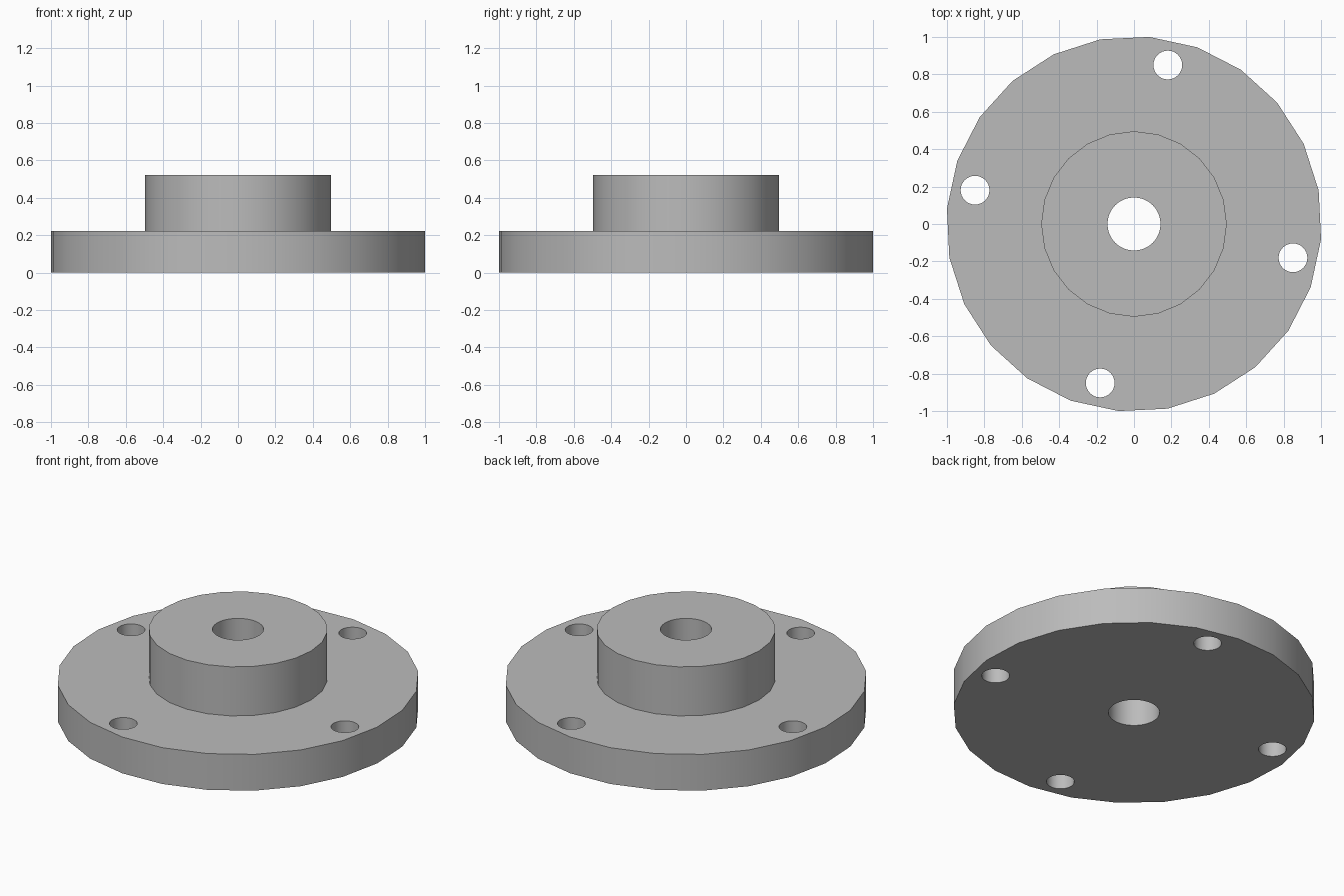
import bpy
from math import radians, cos, sin

default = bpy.data.objects.get("Cube")
if default:
    bpy.data.objects.remove(default, do_unlink=True)

# Single grey material
GREY = (0.5, 0.5, 0.5, 1.0)
grey = bpy.data.materials.new("plain_grey")
grey.use_nodes = True
grey.diffuse_color = GREY
grey.node_tree.nodes["Principled BSDF"].inputs["Base Color"].default_value = GREY


def cylinder(name, radius, bottom, top, sides, x=0.0, y=0.0, first_vertex=0.0):
    """Upright cylinder with one vertex at the angle first_vertex (degrees)."""
    bpy.ops.mesh.primitive_cylinder_add(
        vertices=sides, radius=radius, depth=top - bottom,
        location=(x, y, (top + bottom) / 2),
        rotation=(0, 0, radians(first_vertex)))
    obj = bpy.context.object
    obj.name = name
    obj.data.materials.append(grey)
    return obj


def combine(target, tool, operation):
    """Apply a boolean and remove the tool object."""
    tool.hide_render = True
    mod = target.modifiers.new(operation.lower(), 'BOOLEAN')
    mod.operation = operation
    mod.solver = 'EXACT'
    mod.object = tool
    bpy.ops.object.select_all(action='DESELECT')
    target.select_set(True)
    bpy.context.view_layer.objects.active = target
    bpy.ops.object.modifier_apply(modifier=mod.name)
    bpy.data.objects.remove(tool, do_unlink=True)


DISC_TOP, HUB_TOP = 0.222, 0.522

# Round plate with the raised hub fused to it
flange = cylinder("hub_flange", 1.0034, 0, DISC_TOP, 24, first_vertex=10.3)
hub = cylinder("hub", 0.496, DISC_TOP / 2, HUB_TOP, 24)
combine(flange, hub, 'UNION')

# Shaft bore through the centre
combine(flange, cylinder("bore_cutter", 0.142, -0.1, 0.7, 32), 'DIFFERENCE')

# Four bolt holes on a circle
for i in range(4):
    a = radians(78 + 90 * i)
    hole = cylinder("bolt_hole_cutter", 0.077, -0.1, 0.4, 32,
                    x=0.869 * cos(a), y=0.869 * sin(a))
    combine(flange, hole, 'DIFFERENCE')

# Smooth round walls, sharp rims
bpy.ops.object.select_all(action='DESELECT')
flange.select_set(True)
bpy.context.view_layer.objects.active = flange
bpy.ops.object.shade_smooth_by_angle(angle=radians(30))
